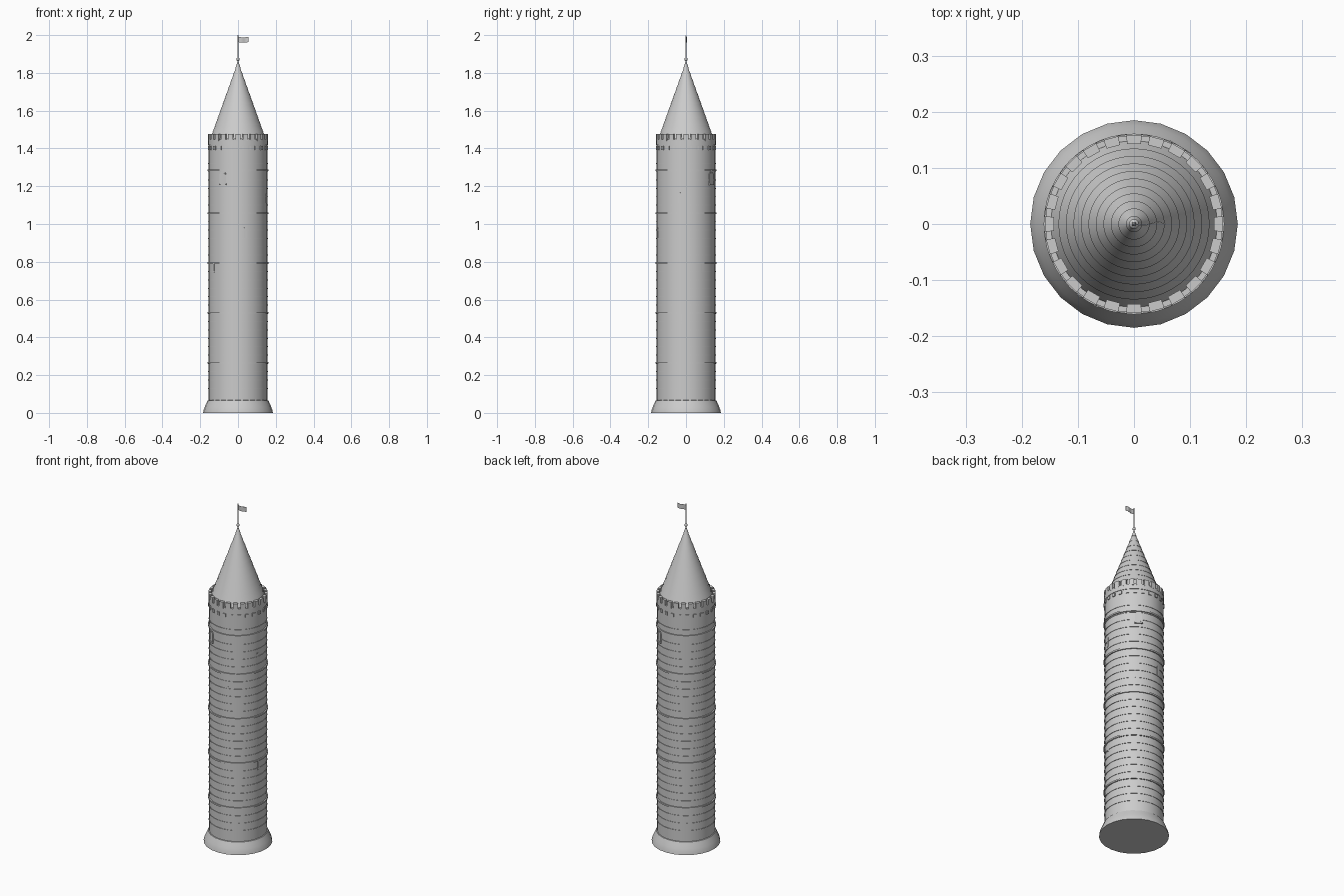
import bpy, math
from math import sin, cos, pi, radians

if "Cube" in bpy.data.objects:
    bpy.data.objects.remove(bpy.data.objects["Cube"])

stone = bpy.data.materials.new("stone_grey")
stone.diffuse_color = (0.6, 0.6, 0.6, 1)
stone.use_nodes = True
stone.node_tree.nodes["Principled BSDF"].inputs["Base Color"].default_value = stone.diffuse_color


def make(name, verts, faces, smooth=True):
    me = bpy.data.meshes.new(name)
    me.from_pydata(verts, [], faces)
    me.materials.append(stone)
    ob = bpy.data.objects.new(name, me)
    bpy.context.collection.objects.link(ob)
    if smooth:
        bpy.ops.object.select_all(action='DESELECT')
        ob.select_set(True)
        bpy.context.view_layer.objects.active = ob
        bpy.ops.object.shade_smooth_by_angle(angle=radians(30))
    return ob


def lathe(name, profile, n=48, closed=False):
    """Revolve (radius, z) points, listed bottom to top, around z."""
    verts = [(r * cos(2 * pi * i / n), r * sin(2 * pi * i / n), z)
             for r, z in profile for i in range(n)]
    m = len(profile)
    faces = []
    for j in range(m if closed else m - 1):
        k = (j + 1) % m
        for i in range(n):
            i2 = (i + 1) % n
            faces.append((j * n + i, j * n + i2, k * n + i2, k * n + i))
    if not closed:
        faces.append(tuple(reversed(range(n))))
        faces.append(tuple(range((m - 1) * n, m * n)))
    return make(name, verts, faces)


def ring(name, r0, r1, z, h):
    a, b = z - h / 2, z + h / 2
    return lathe(name, [(r0, a), (r1, a), (r1, b), (r0, b)], closed=True)


BOX = [(0, 3, 2, 1), (4, 5, 6, 7), (0, 1, 5, 4), (1, 2, 6, 5), (2, 3, 7, 6), (3, 0, 4, 7)]


def block_ring(name, count, r0, r1, z0, z1, fill, phase=0):
    """Ring of evenly spaced blocks between two radii."""
    verts, faces = [], []
    for i in range(count):
        a = 2 * pi * (i + phase) / count
        d = pi / count * fill
        o = len(verts)
        for z in (z0, z1):
            for r, t in ((r0, a - d), (r1, a - d), (r1, a + d), (r0, a + d)):
                verts.append((r * cos(t), r * sin(t), z))
        faces += [tuple(o + k for k in f) for f in BOX]
    return make(name, verts, faces, False)


def wall_plate(name, az, z0, z1, w, r0, r1, arch=True):
    """Upright plate on the wall facing azimuth az, with optional arched top."""
    h = w / 2
    pts = [(-h, z0), (h, z0)]
    if arch:
        pts += [(h * cos(pi * k / 8), z1 - h + h * sin(pi * k / 8)) for k in range(9)]
    else:
        pts += [(h, z1), (-h, z1)]
    c, s, n = cos(radians(az)), sin(radians(az)), len(pts)
    verts = [(r * c - u * s, r * s + u * c, z) for r in (r0, r1) for u, z in pts]
    faces = [tuple(reversed(range(n))), tuple(range(n, 2 * n))]
    faces += [(i, (i + 1) % n, n + (i + 1) % n, n + i) for i in range(n)]
    return make(name, verts, faces, False)


# Flared foot and shaft
lathe("foot", [(0.185, 0), (0.182, 0.015), (0.176, 0.032), (0.168, 0.05),
               (0.161, 0.066), (0.15, 0.068)], 24)
lathe("shaft", [(0.155, 0.05), (0.155, 1.43), (0.12, 1.43)])

# Thin stone courses and thicker bands
for i in range(28):
    ring("stone_course", 0.15, 0.1575, 0.13 + i * 0.0441, 0.005)
for z in (0.265, 0.53, 0.793, 1.057, 1.285):
    ring("stone_band", 0.15, 0.161, z, 0.009)

# Battlement: corbels, parapet and merlons
block_ring("corbels", 24, 0.148, 0.16, 1.393, 1.412, 0.4, 0.5)
ring("parapet", 0.142, 0.158, 1.432, 0.03)
block_ring("merlons", 24, 0.143, 0.159, 1.44, 1.477, 0.66)

# Conical roof with overlapping tile rings
roof = []
tiers, zb, zt, rb = 11, 1.45, 1.86, 0.147
for k in range(tiers):
    z0 = zb + (zt - zb) * k / tiers
    z1 = zb + (zt - zb) * (k + 1) / tiers
    roof.append((rb * (1 - k / tiers) + 0.001, z0))
    roof.append((max(rb * (1 - (k + 1) / tiers) - 0.001, 0.002), z1))
lathe("roof", roof)

# Flagpole, finial and waving flag
lathe("flagpole", [(0.0035, 1.84), (0.0035, 1.995), (0.001, 2.0)], 10)
lathe("finial", [(0.003, 1.86)] + [(0.008 * sin(pi * k / 8) + 0.001, 1.872 - 0.008 * cos(pi * k / 8))
                                   for k in range(1, 8)] + [(0.003, 1.884)], 12)
fv, ff, N = [], [], 12
for i in range(N + 1):
    t = i / N
    y = -0.004 * sin(t * 2 * pi) * t ** 0.5
    sag = -0.003 * sin(t * pi)
    for dy, z in ((-0.001, 1.963), (0.001, 1.963), (0.001, 1.991), (-0.001, 1.991)):
        fv.append((0.056 * t, y + dy, z + sag))
for i in range(N):
    for k in range(4):
        a, b = i * 4 + k, i * 4 + (k + 1) % 4
        ff.append((a, a + 4, b + 4, b))
ff += [(0, 1, 2, 3), (4 * N + 3, 4 * N + 2, 4 * N + 1, 4 * N)]
make("flag", fv, ff)

# Arched windows on opposite sides: frame plate and raised pane
for az in (-121, 59):
    wall_plate("window_frame", az, 1.212, 1.28, 0.038, 0.15, 0.1575)
    wall_plate("window_pane", az, 1.22, 1.272, 0.024, 0.15, 0.1585)
    wall_plate("window_sill", az, 1.207, 1.215, 0.044, 0.15, 0.161, False)

# Narrow slits up the shaft
for az, z in ((-13, 1.14), (-76, 0.955), (-146, 0.77), (104, 0.955), (34, 0.77), (-10, 0.5)):
    wall_plate("arrow_slit", az, z - 0.028, z + 0.028, 0.012, 0.15, 0.157)
